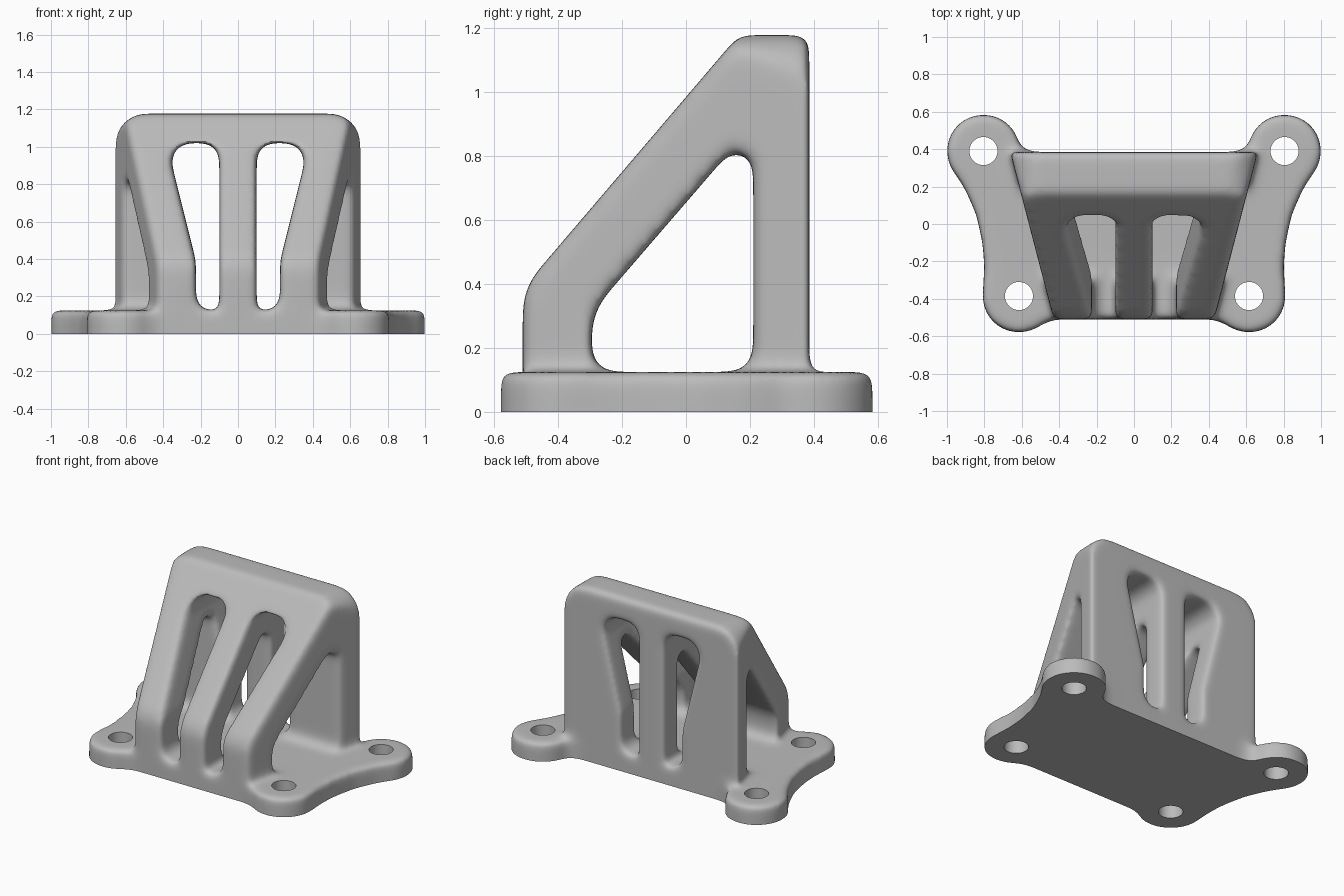
import bpy
import bmesh
import math
from mathutils import Vector

if "Cube" in bpy.data.objects:
    bpy.data.objects.remove(bpy.data.objects["Cube"], do_unlink=True)

PLATE_TOP = 0.125
BELOW = -0.15          # stock left under the plate, trimmed off later
EARS = [(0.805, 0.39), (0.615, -0.385)]


def rounded(corners, steps=10):
    """Polygon from (a, b, radius) corners, each replaced by an arc."""
    out = []
    for i, (a, b, r) in enumerate(corners):
        p = Vector((a, b))
        if r == 0:
            out.append(p)
            continue
        d1 = (Vector(corners[i - 1][:2]) - p).normalized()
        d2 = (Vector(corners[(i + 1) % len(corners)][:2]) - p).normalized()
        half = d1.angle(d2) / 2
        centre = p + (d1 + d2).normalized() * (r / math.sin(half))
        u = p + d1 * (r / math.tan(half)) - centre
        v = p + d2 * (r / math.tan(half)) - centre
        for k in range(steps + 1):
            out.append(centre + u.lerp(v, k / steps).normalized() * r)
    return out


def prism(name, outline, axis, lo, hi):
    """Extrude a 2D outline along the given axis."""
    place = {"x": lambda a, b, t: (t, a, b),
             "y": lambda a, b, t: (a, t, b),
             "z": lambda a, b, t: (a, b, t)}[axis]
    bm = bmesh.new()
    rings = [[bm.verts.new(place(p[0], p[1], t)) for p in outline] for t in (lo, hi)]
    n = len(outline)
    for ring in rings:
        bm.faces.new(ring)
    for i in range(n):
        j = (i + 1) % n
        bm.faces.new((rings[0][i], rings[0][j], rings[1][j], rings[1][i]))
    bmesh.ops.recalc_face_normals(bm, faces=bm.faces)
    mesh = bpy.data.meshes.new(name)
    bm.to_mesh(mesh)
    bm.free()
    obj = bpy.data.objects.new(name, mesh)
    bpy.context.scene.collection.objects.link(obj)
    return obj


def disc(name, x, y, radius, lo, hi):
    ring = [(x + radius * math.cos(math.tau * k / 64),
             y + radius * math.sin(math.tau * k / 64)) for k in range(64)]
    return prism(name, ring, "z", lo, hi)


def modify(obj, kind, **settings):
    """Add a modifier and bake its result into the mesh."""
    mod = obj.modifiers.new(kind, kind)
    for key, value in settings.items():
        setattr(mod, key, value)
    bpy.context.view_layer.update()
    graph = bpy.context.evaluated_depsgraph_get()
    mesh = bpy.data.meshes.new_from_object(obj.evaluated_get(graph))
    obj.modifiers.clear()
    obj.data = mesh


def combine(obj, other, operation, solver="EXACT"):
    modify(obj, "BOOLEAN", object=other, operation=operation, solver=solver)


def consume(obj, other, operation):
    combine(obj, other, operation)
    bpy.data.objects.remove(other, do_unlink=True)


# Wedge-shaped bracket: side profile, narrowed in plan, rounded at the top
bracket = prism("bracket", rounded([
    (-0.51, 0.02, 0), (0.385, 0.02, 0), (0.385, 1.177, 0.03),
    (0.165, 1.177, 0.04), (-0.51, 0.386, 0.2)]), "x", -0.8, 0.8)
taper = prism("taper", [(-0.427, -0.52), (0.427, -0.52), (0.665, 0.395),
                        (-0.665, 0.395)], "z", -0.5, 1.5)
consume(bracket, taper, "INTERSECT")
crown = prism("crown", rounded([
    (-0.664, -0.5, 0), (0.664, -0.5, 0), (0.664, 1.179, 0.18),
    (-0.664, 1.179, 0.18)]), "y", -0.9, 0.9)
consume(bracket, crown, "INTERSECT")

# Triangular side opening between the sloped front and the upright back
opening = prism("side_opening", rounded([
    (-0.295, PLATE_TOP, 0.07), (0.21, PLATE_TOP, 0.07),
    (0.21, 0.897, 0.052), (-0.295, 0.312, 0.2)]), "x", -1, 1)
consume(bracket, opening, "DIFFERENCE")

# Base plate with concave sides and four round ears
half = [(0.42, -0.51), (0.46, -0.523), (0.50, -0.541), (0.62, -0.4),
        (0.807, -0.36), (0.80, -0.22), (0.81, -0.1), (0.843, 0.05),
        (0.90, 0.18), (0.965, 0.285), (0.8, 0.4), (0.635, 0.48),
        (0.61, 0.425), (0.58, 0.397), (0.53, 0.385)]
outline = half + [(-x, y) for x, y in reversed(half)]
body = prism("mounting_bracket", outline, "z", BELOW, PLATE_TOP)
for x, y in EARS:
    for side in (1, -1):
        consume(body, disc("ear", side * x, y, 0.195, BELOW, PLATE_TOP), "UNION")

# Two tall windows through the front and the back
for side in (1, -1):
    window = prism("window", rounded([
        (side * 0.1, PLATE_TOP, 0.015), (side * 0.225, PLATE_TOP, 0.08),
        (side * 0.225, 0.39, 0.1), (side * 0.382, 1.02, 0.1),
        (side * 0.1, 1.02, 0.09)]), "y", -1, 1)
    consume(bracket, window, "DIFFERENCE")
consume(body, bracket, "UNION")

# Soften every edge and inner corner into a cast-like fillet
modify(body, "REMESH", mode="VOXEL", voxel_size=0.012)
modify(body, "SMOOTH", factor=1.0, iterations=30)

# Trim the underside flat, leaving a crisp bottom edge
bm = bmesh.new()
bm.from_mesh(body.data)
cut = bmesh.ops.bisect_plane(bm, geom=bm.verts[:] + bm.edges[:] + bm.faces[:],
                             dist=1e-5, plane_co=(0, 0, 0), plane_no=(0, 0, -1),
                             clear_outer=True)
rim = [e for e in cut["geom_cut"] if isinstance(e, bmesh.types.BMEdge)]
bmesh.ops.edgeloop_fill(bm, edges=rim)
bmesh.ops.recalc_face_normals(bm, faces=bm.faces)
bm.to_mesh(body.data)
bm.free()

# Crisp bolt holes through the ears
for x, y in EARS:
    for side in (1, -1):
        drill = disc("drill", side * x, y, 0.075, -0.2, 0.2)
        before, backup = len(body.data.vertices), body.data
        combine(body, drill, "DIFFERENCE", "MANIFOLD")
        if len(body.data.vertices) in (0, before):
            body.data = backup
            combine(body, drill, "DIFFERENCE")
        bpy.data.objects.remove(drill, do_unlink=True)

# Single grey finish
grey = bpy.data.materials.new("plain_grey")
grey.use_nodes = True
grey.diffuse_color = (0.5, 0.5, 0.5, 1)
grey.node_tree.nodes["Principled BSDF"].inputs["Base Color"].default_value = (0.5, 0.5, 0.5, 1)
body.data.materials.clear()
body.data.materials.append(grey)

bpy.ops.object.select_all(action="DESELECT")
body.select_set(True)
bpy.context.view_layer.objects.active = body
bpy.ops.object.shade_smooth_by_angle(angle=math.radians(35))
